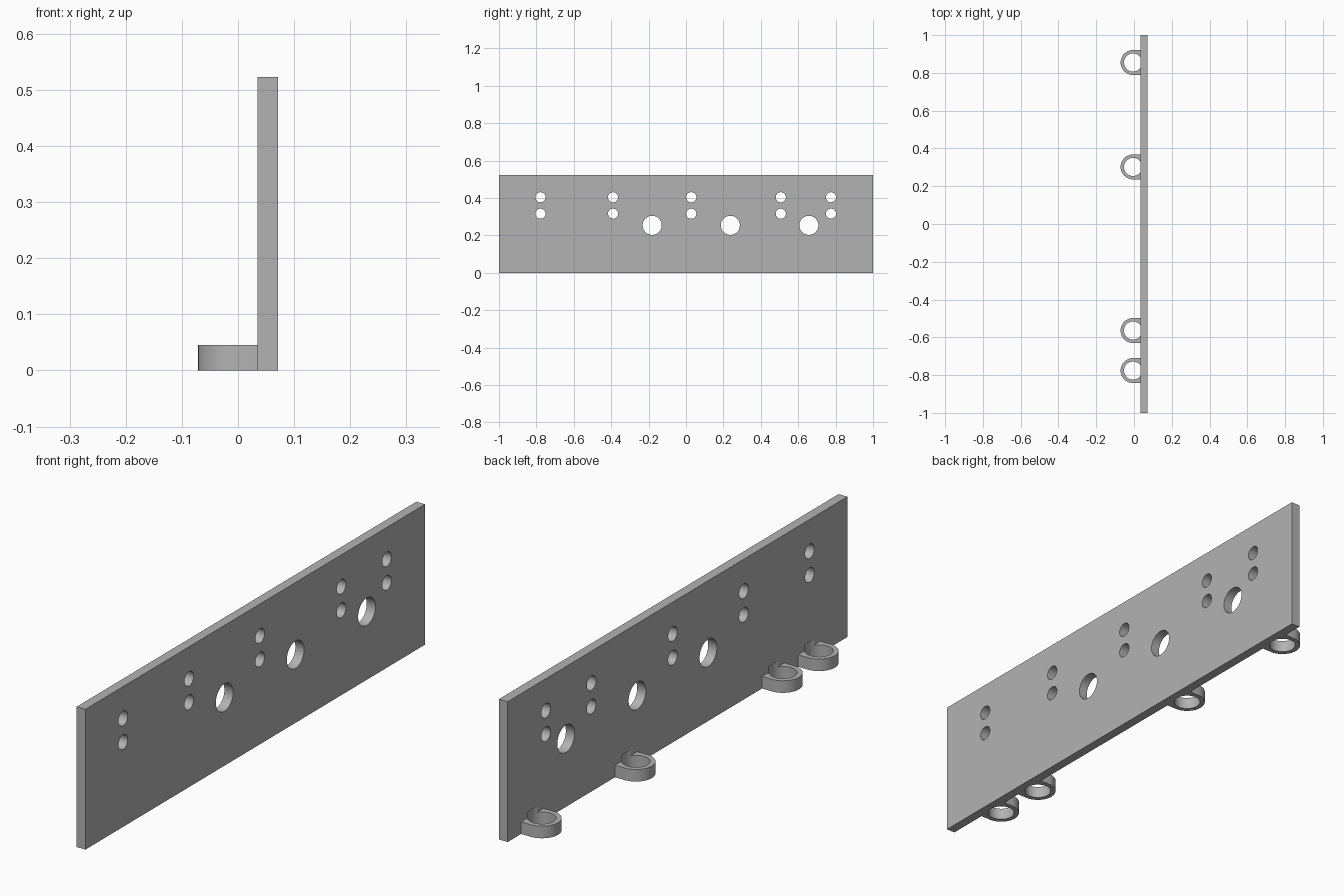
import bpy, bmesh
from math import pi, sin, cos, asin, acos
from mathutils import Matrix, Vector

if "Cube" in bpy.data.objects:
    bpy.data.objects.remove(bpy.data.objects["Cube"])

# Main dimensions
BACK, FACE, HEIGHT = 0.071, 0.035, 0.523
RING_X, RING_R, BORE_R, RING_H, POCKET_H = -0.005, 0.066, 0.048, 0.045, 0.067
RING_YS = (0.855, 0.302, -0.564, -0.776)
SMALL_YS = (-0.778, -0.39, 0.028, 0.507, 0.775)
LARGE_YS = (-0.181, 0.237, 0.657)

grey = bpy.data.materials.new("plain grey")
grey.use_nodes = True
grey.diffuse_color = (0.45, 0.45, 0.45, 1)
grey.node_tree.nodes["Principled BSDF"].inputs["Base Color"].default_value = grey.diffuse_color


def make_object(name, bm):
    bmesh.ops.recalc_face_normals(bm, faces=bm.faces)
    mesh = bpy.data.meshes.new(name)
    bm.to_mesh(mesh)
    bm.free()
    mesh.materials.append(grey)
    obj = bpy.data.objects.new(name, mesh)
    bpy.context.collection.objects.link(obj)
    return obj


def select(obj):
    bpy.ops.object.select_all(action="DESELECT")
    obj.select_set(True)
    bpy.context.view_layer.objects.active = obj


def add_cylinder(bm, centre, radius, depth, turn=Matrix()):
    bmesh.ops.create_cone(bm, cap_ends=True, segments=48, radius1=radius, radius2=radius,
                          depth=depth, matrix=Matrix.Translation(centre) @ turn)


def arc(radius, start, end, steps=40):
    angles = [start + (end - start) * i / steps for i in range(steps + 1)]
    return [(RING_X + radius * cos(a), radius * sin(a)) for a in angles]


# Upright plate
bm = bmesh.new()
size = Matrix.Diagonal((BACK - FACE, 2, HEIGHT, 1))
bmesh.ops.create_cube(bm, size=1, matrix=Matrix.Translation(((BACK + FACE) / 2, 0, HEIGHT / 2)) @ size)
plate = make_object("mounting_plate", bm)

# Cutter for the screw holes, large holes and ring pockets
bm = bmesh.new()
sideways = Matrix.Rotation(pi / 2, 4, "Y")
for y in SMALL_YS:
    for z in (0.316, 0.404):
        add_cylinder(bm, (FACE, y, z), 0.027, 0.2, sideways)
for y in LARGE_YS:
    add_cylinder(bm, (FACE, y, 0.254), 0.051, 0.2, sideways)
for y in RING_YS:
    add_cylinder(bm, (RING_X, y, 0), BORE_R, 2 * POCKET_H)
cutter = make_object("hole_cutter", bm)
cutter.hide_render = True

cut = plate.modifiers.new("holes", "BOOLEAN")
cut.operation = "DIFFERENCE"
cut.solver = "EXACT"
cut.object = cutter
select(plate)
bpy.ops.object.modifier_apply(modifier=cut.name)
bpy.data.objects.remove(cutter)
bpy.ops.object.shade_smooth_by_angle()

# Guide rings: a round loop with straight sides running into the plate
opening = acos((FACE - RING_X) / BORE_R)
profile = ([(FACE, RING_R)] + arc(RING_R, pi / 2, 3 * pi / 2) + [(FACE, -RING_R)]
           + arc(BORE_R, 2 * pi - opening, opening))
for number, y in enumerate(RING_YS, 1):
    bm = bmesh.new()
    outline = bm.faces.new([bm.verts.new((px, y + py, 0)) for px, py in profile])
    top = bmesh.ops.extrude_face_region(bm, geom=[outline])["geom"]
    bmesh.ops.translate(bm, vec=Vector((0, 0, RING_H)),
                        verts=[v for v in top if isinstance(v, bmesh.types.BMVert)])
    ring = make_object(f"guide_ring_{number}", bm)
    select(ring)
    bpy.ops.object.shade_smooth_by_angle()
